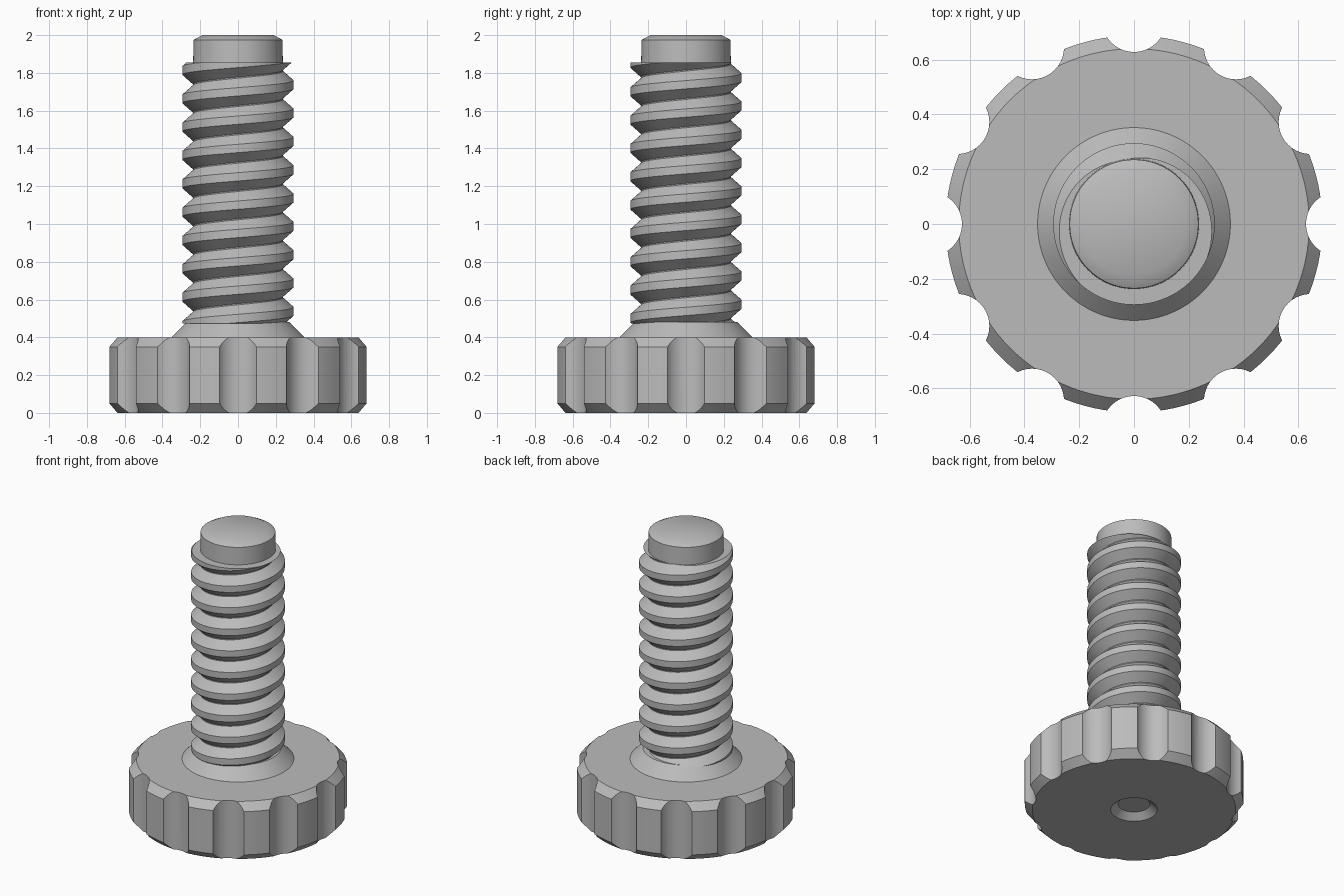
import bpy, bmesh
from math import cos, sin, pi, tau, radians
from mathutils import Matrix, Vector

if "Cube" in bpy.data.objects:
    bpy.data.objects.remove(bpy.data.objects["Cube"], do_unlink=True)

grey = bpy.data.materials.new("plain grey")
grey.use_nodes = True
GREY = (0.5, 0.5, 0.5, 1)
grey.diffuse_color = GREY
grey.node_tree.nodes["Principled BSDF"].inputs["Base Color"].default_value = GREY


def add_object(name, bm):
    bmesh.ops.recalc_face_normals(bm, faces=bm.faces)
    mesh = bpy.data.meshes.new(name)
    bm.to_mesh(mesh)
    bm.free()
    mesh.materials.append(grey)
    obj = bpy.data.objects.new(name, mesh)
    bpy.context.collection.objects.link(obj)
    return obj


def select(obj):
    bpy.ops.object.select_all(action="DESELECT")
    obj.select_set(True)
    bpy.context.view_layer.objects.active = obj


def smooth(obj, degrees):
    select(obj)
    bpy.ops.object.shade_smooth_by_angle(angle=radians(degrees))


def lathe(name, profile, sides):
    """Solid of revolution; both ends of the profile are closed with flat discs."""
    bm = bmesh.new()
    rings = [[bm.verts.new((r * cos(tau * i / sides), r * sin(tau * i / sides), z))
              for i in range(sides)] for r, z in profile]
    for low, high in zip(rings, rings[1:]):
        for i in range(sides):
            j = (i + 1) % sides
            bm.faces.new((low[i], low[j], high[j], high[i]))
    bm.faces.new(rings[0])
    bm.faces.new(rings[-1])
    return add_object(name, bm)


# Knob with chamfered rims, a sloped collar and a dimple underneath
knob = lathe("knob", [(0.10, 0.04), (0.147, 0), (0.64, 0), (0.688, 0.05), (0.688, 0.35),
                      (0.64, 0.4), (0.352, 0.4), (0.272, 0.48)], 120)

# Twelve finger scallops around the knob
NOTCHES = 12
bm = bmesh.new()
for i in range(NOTCHES):
    a = tau * i / NOTCHES
    spot = Matrix.Translation((0.745 * cos(a), 0.745 * sin(a), 0.2))
    bmesh.ops.create_cone(bm, cap_ends=True, segments=40, radius1=0.117, radius2=0.117,
                          depth=1, matrix=spot)
cutter = add_object("scallop_cutter", bm)
cutter.hide_render = True
cut = knob.modifiers.new("scallops", "BOOLEAN")
cut.operation, cut.solver, cut.object = "DIFFERENCE", "EXACT", cutter
select(knob)
bpy.ops.object.modifier_apply(modifier=cut.name)
bpy.data.objects.remove(cutter, do_unlink=True)
smooth(knob, 25)

# Right-handed helical thread, swept past both ends and trimmed flat
PITCH, ROOT, CREST, STEPS = 0.15, 0.238, 0.295, 72
BOTTOM, TOP, PHASE = 0.472, 1.855, 0.0875
tooth = [(CREST, -0.022), (CREST, 0.022), (ROOT, 0.072), (ROOT, 0.078)]
bm = bmesh.new()
columns = []
for i in range(STEPS + 1):
    a = tau * i / STEPS
    columns.append([bm.verts.new((r * cos(a), r * sin(a),
                                  PHASE + PITCH * (turn + i / STEPS) + dz))
                    for turn in range(1, 14) for r, dz in tooth])
for left, right in zip(columns, columns[1:]):
    for k in range(len(left) - 1):
        bm.faces.new((left[k], right[k], right[k + 1], left[k + 1]))
bmesh.ops.remove_doubles(bm, verts=bm.verts, dist=0.0001)
for height, up in ((BOTTOM, -1), (TOP, 1)):
    bmesh.ops.bisect_plane(bm, geom=bm.verts[:] + bm.edges[:] + bm.faces[:],
                           plane_co=Vector((0, 0, height)), plane_no=Vector((0, 0, up)),
                           clear_outer=True)
    rim = [e for e in bm.edges if e.is_boundary
           and all(abs(v.co.z - height) < 0.001 for v in e.verts)]
    bmesh.ops.edgeloop_fill(bm, edges=rim)
thread = add_object("screw_thread", bm)
smooth(thread, 30)

# Plain rounded tip above the thread
tip = lathe("screw_tip", [(0.238, 1.84), (0.235, 1.975), (0.188, 2.0)], 96)
smooth(tip, 32)
